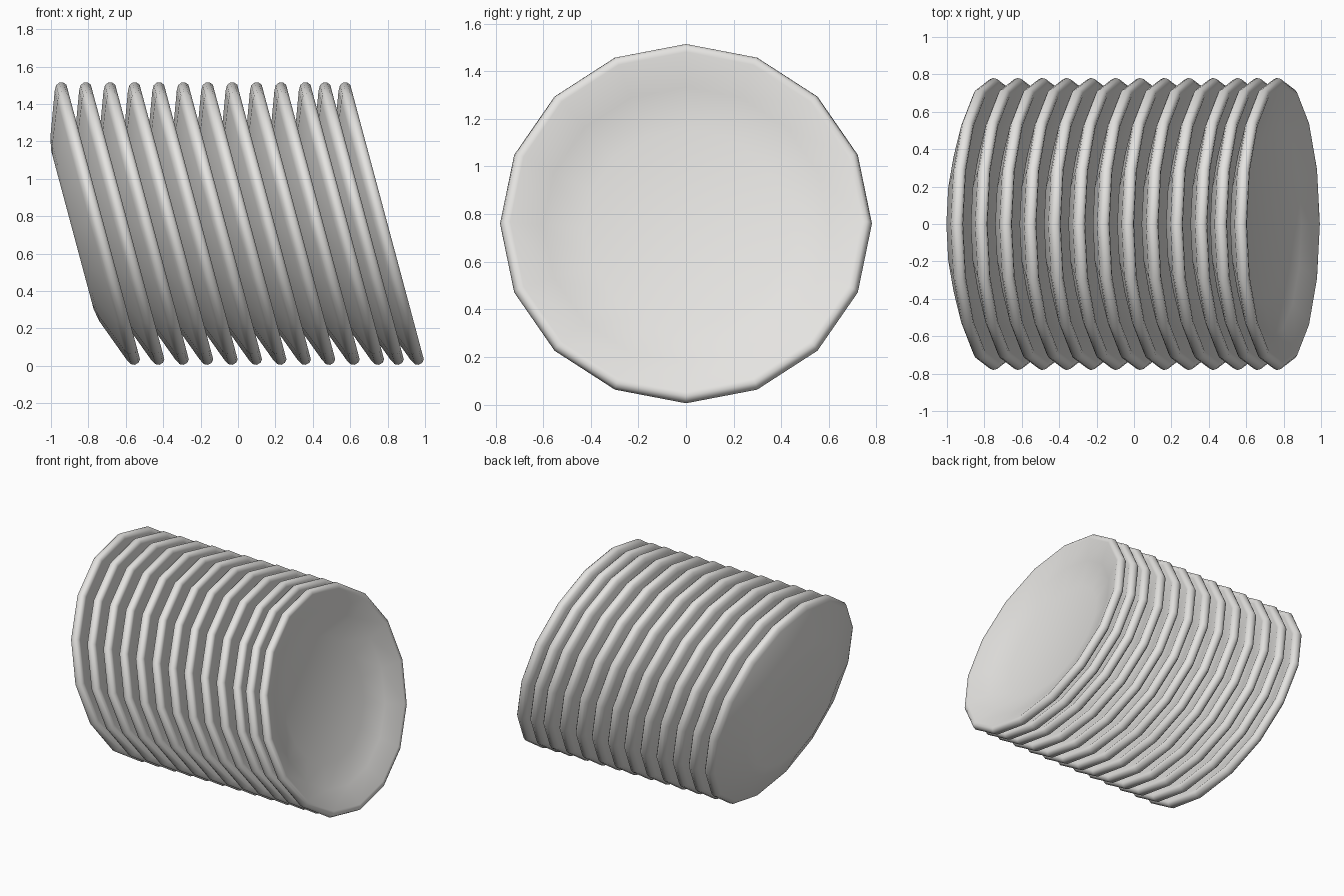
import bpy, bmesh, math

if "Cube" in bpy.data.objects:
    bpy.data.objects.remove(bpy.data.objects["Cube"])

SIDES = 16
TILT = math.radians(75)

# glazed off-white
mat = bpy.data.materials.new("off_white_glaze")
mat.diffuse_color = (0.78, 0.77, 0.75, 1)
mat.use_nodes = True
mat.node_tree.nodes["Principled BSDF"].inputs["Base Color"].default_value = mat.diffuse_color

# plate cross-section (radius, height): underside, rounded rim, shallow well
PROFILE = [(0.44, -0.136), (0.51, -0.122), (0.745, -0.035), (0.772, -0.02),
           (0.781, 0.0), (0.775, 0.022), (0.76, 0.034), (0.738, 0.032),
           (0.60, -0.025), (0.43, -0.07)]


def lathe_plate(name):
    bm = bmesh.new()
    rings = []
    for r, h in PROFILE:
        rings.append([bm.verts.new((r * math.cos(2 * math.pi * i / SIDES),
                                    r * math.sin(2 * math.pi * i / SIDES), h))
                      for i in range(SIDES)])
    for a, b in zip(rings, rings[1:]):
        for i in range(SIDES):
            j = (i + 1) % SIDES
            bm.faces.new((a[i], a[j], b[j], b[i]))
    bm.faces.new(rings[0][::-1])   # flat foot
    bm.faces.new(rings[-1])        # flat well
    bmesh.ops.recalc_face_normals(bm, faces=bm.faces[:])
    for f in bm.faces:
        f.smooth = True
    mesh = bpy.data.meshes.new(name)
    bm.to_mesh(mesh)
    bm.free()
    mesh.materials.append(mat)
    return mesh


# row of leaning plates; the last two sit slightly closer together
plate_mesh = lathe_plate("plate")
positions = [-0.7535 + 0.1305 * i for i in range(11)] + [0.657, 0.764]
for n, x in enumerate(positions, 1):
    plate = bpy.data.objects.new(f"plate_{n:02d}", plate_mesh)
    plate.location = (x, 0, 0.76)
    plate.rotation_euler = (0, TILT, 0)
    bpy.context.collection.objects.link(plate)
